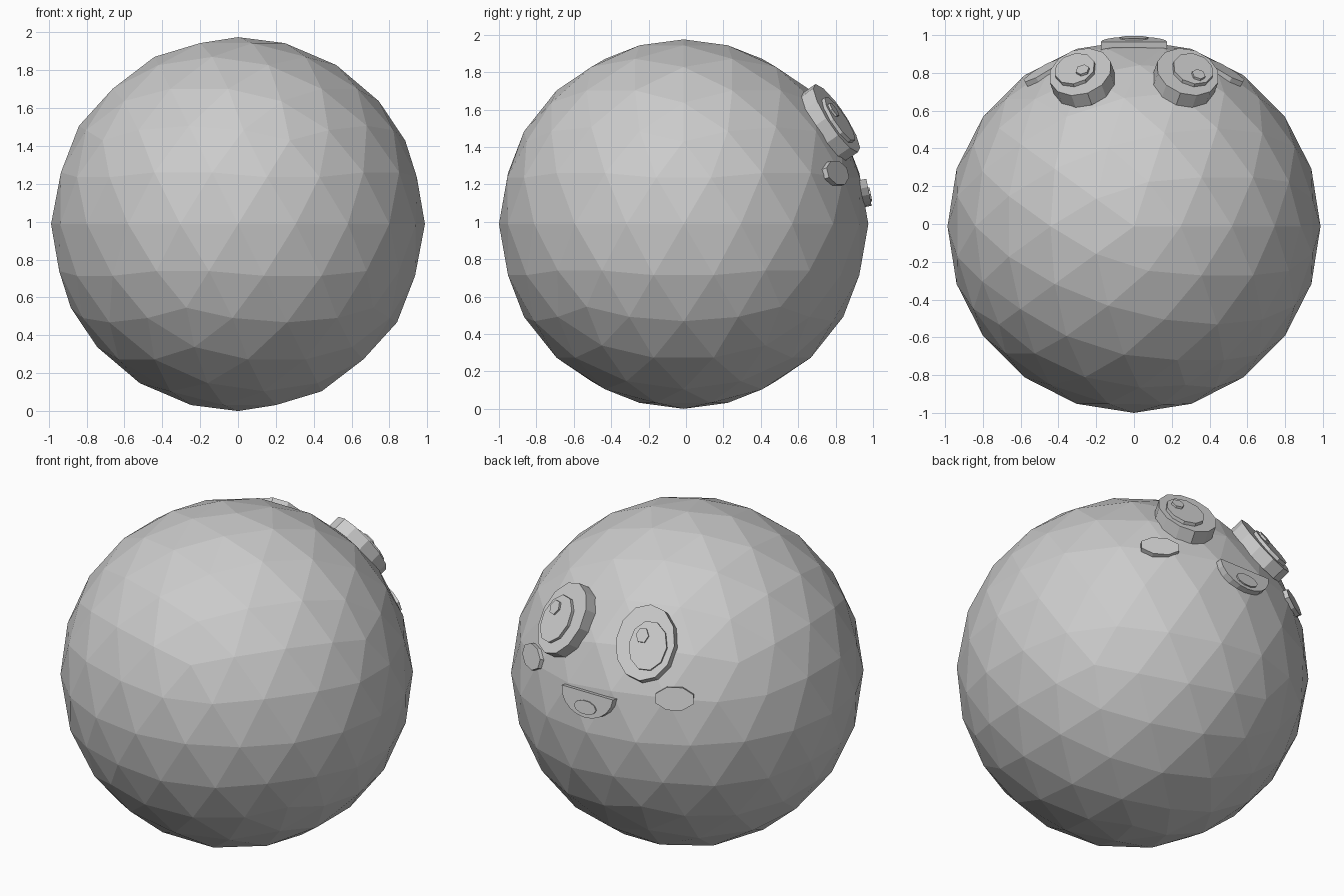
import bpy, bmesh, math
from mathutils import Vector, Matrix

if "Cube" in bpy.data.objects:
    bpy.data.objects.remove(bpy.data.objects["Cube"])

CENTRE = Vector((0, -0.0125, 0.9875))
RADIUS = 0.9875

grey = bpy.data.materials.new("grey")
grey.diffuse_color = (0.6, 0.6, 0.6, 1)
grey.use_nodes = True
grey.node_tree.nodes["Principled BSDF"].inputs["Base Color"].default_value = grey.diffuse_color


def finish(name, bm):
    bmesh.ops.recalc_face_normals(bm, faces=bm.faces)
    mesh = bpy.data.meshes.new(name)
    bm.to_mesh(mesh)
    bm.free()
    mesh.materials.append(grey)
    ob = bpy.data.objects.new(name, mesh)
    bpy.context.collection.objects.link(ob)
    return ob


def plate(name, normal, outline, front, depth, right=0, up=0):
    """Flat prism facing outward; front is its distance from the ball centre."""
    n = Vector(normal).normalized()
    t = Vector((n.y, -n.x, 0)).normalized()      # sideways, towards +x
    u = t.cross(n)
    if u.z < 0:
        u = -u
    origin = CENTRE + n * (front - depth) + t * right + u * up
    bm = bmesh.new()
    face = bm.faces.new([bm.verts.new(origin + t * a + u * b) for a, b in outline])
    ext = bmesh.ops.extrude_face_region(bm, geom=[face])
    top = [v for v in ext["geom"] if isinstance(v, bmesh.types.BMVert)]
    bmesh.ops.translate(bm, verts=top, vec=n * depth)
    return finish(name, bm)


def ellipse(a, b, sides, start=0.0, sweep=math.tau):
    steps = sides if sweep == math.tau else sides + 1
    return [(a * math.cos(start + sweep * i / sides),
             b * math.sin(start + sweep * i / sides)) for i in range(steps)]


# Faceted ball body
bm = bmesh.new()
bmesh.ops.create_icosphere(bm, subdivisions=3, radius=RADIUS,
                           matrix=Matrix.Translation(CENTRE))
finish("body", bm)

# Eyes and cheeks on both sides
for side, s in (("left", -1), ("right", 1)):
    eye = (s * 0.275, 0.79, 0.547)
    plate(side + "_eye", eye, ellipse(0.17, 0.218, 12), 1.035, 0.08)
    plate(side + "_pupil", eye, ellipse(0.11, 0.143, 10), 1.055, 0.04,
          right=s * 0.022, up=-0.018)
    # highlights both sit on the same side of the pupils
    plate(side + "_highlight", eye, ellipse(0.037, 0.045, 6), 1.068, 0.03,
          right=s * 0.022 + 0.037, up=0.035)
    plate(side + "_cheek", (s * 0.49, 0.825, 0.275),
          ellipse(0.115, 0.07, 8, math.pi / 8), 0.998, 0.05)

# Smiling mouth: lower half ellipse with a tongue
mouth = (0, 0.98, 0.19)
plate("mouth", mouth, ellipse(0.175, 0.147, 10, math.pi, math.pi), 1.005, 0.07, up=0.052)
plate("tongue", mouth, ellipse(0.075, 0.04, 10), 1.013, 0.03, up=-0.035)
